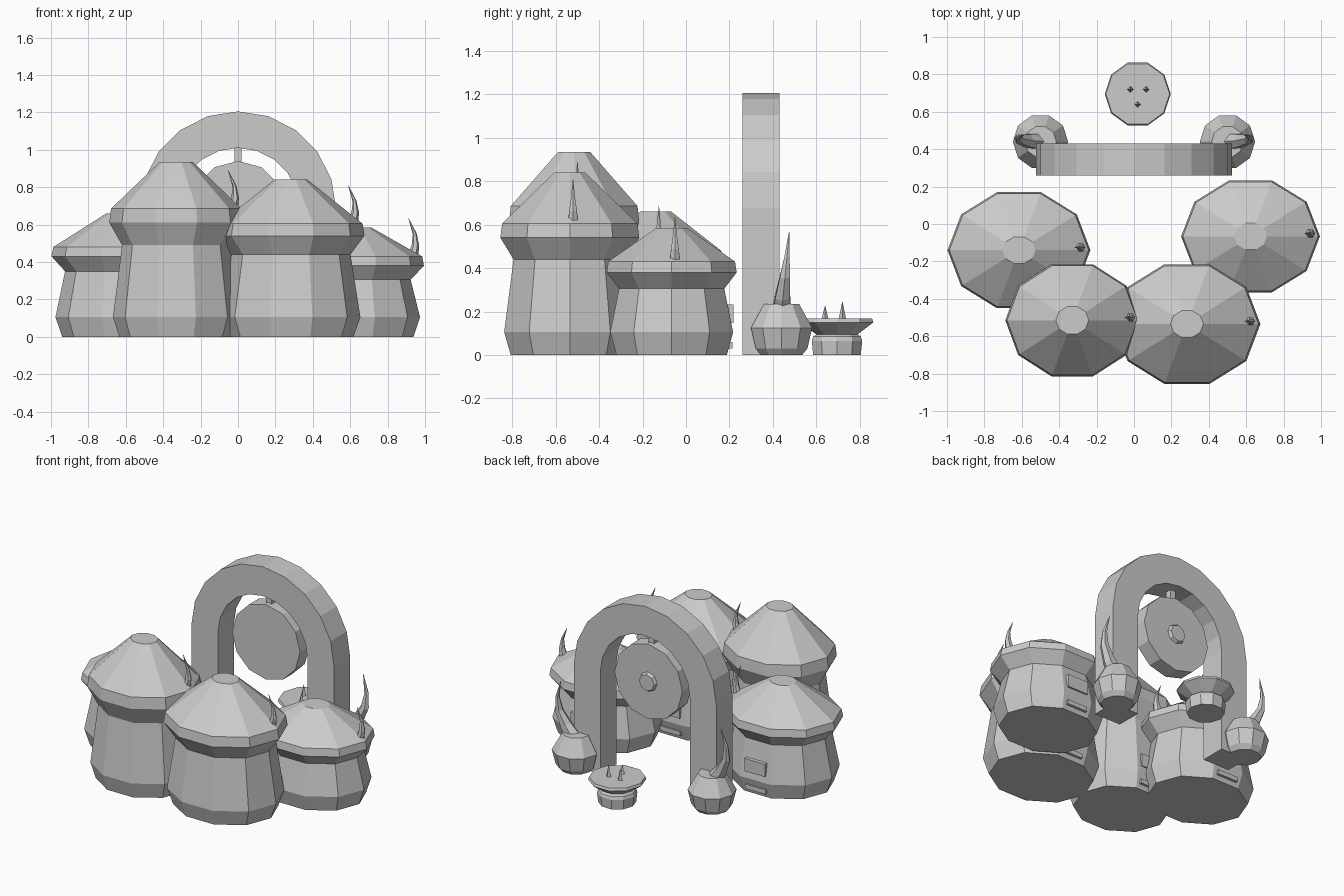
import bpy
import bmesh
from math import sin, cos, pi, radians
from mathutils import Vector, Matrix

cube = bpy.data.objects.get("Cube")
if cube:
    bpy.data.objects.remove(cube, do_unlink=True)

stone = bpy.data.materials.new("plain_grey")
stone.use_nodes = True
GREY = (0.6, 0.6, 0.6, 1)
stone.diffuse_color = GREY
bsdf = stone.node_tree.nodes["Principled BSDF"]
bsdf.inputs["Base Color"].default_value = GREY
bsdf.inputs["Roughness"].default_value = 0.9


def finish(name, bm, loc=(0, 0, 0)):
    bmesh.ops.recalc_face_normals(bm, faces=bm.faces)
    mesh = bpy.data.meshes.new(name)
    bm.to_mesh(mesh)
    bm.free()
    mesh.materials.append(stone)
    obj = bpy.data.objects.new(name, mesh)
    obj.location = loc
    bpy.context.collection.objects.link(obj)
    return obj


def skin(bm, rings):
    """Bridge equal rings of points and cap both ends."""
    loops = [[bm.verts.new(p) for p in ring] for ring in rings]
    n = len(loops[0])
    for low, high in zip(loops, loops[1:]):
        for i in range(n):
            j = (i + 1) % n
            bm.faces.new((low[i], low[j], high[j], high[i]))
    bm.faces.new(loops[0][::-1])
    bm.faces.new(loops[-1])


def lathe(name, profile, loc, sides=10, squash=1.0):
    """Turn a (radius, height) profile around z."""
    bm = bmesh.new()
    skin(bm, [[(r * cos(2 * pi * i / sides), squash * r * sin(2 * pi * i / sides), z)
               for i in range(sides)] for r, z in profile])
    return finish(name, bm, loc)


def horn(name, path, radius, loc, sides=6):
    """Tapering spike along a path in the xz plane."""
    bm = bmesh.new()
    pts = [Vector(p) for p in path]
    rings = []
    for k, p in enumerate(pts):
        d = (pts[min(k + 1, len(pts) - 1)] - pts[max(k - 1, 0)]).normalized()
        side = d.cross(Vector((0, 1, 0))).normalized()
        r = radius * (1 - 0.97 * k / (len(pts) - 1))
        rings.append([p + r * (cos(2 * pi * i / sides) * side
                               + sin(2 * pi * i / sides) * Vector((0, 1, 0)))
                      for i in range(sides)])
    skin(bm, rings)
    return finish(name, bm, loc)


def box(name, size, loc):
    bm = bmesh.new()
    bmesh.ops.create_cube(bm, size=1, matrix=Matrix.Diagonal((*size, 1)))
    return finish(name, bm, loc)


# Round huts: centre, eave radius, squash, wall top, eave, roof edge, roof top
HUTS = {
    "left_rear_hut": (-0.615, -0.14, 0.382, 0.853, 0.35, 0.43, 0.48, 0.66),
    "left_front_hut": (-0.33, -0.515, 0.358, 0.88, 0.49, 0.61, 0.685, 0.935),
    "right_front_hut": (0.283, -0.535, 0.393, 0.855, 0.44, 0.54, 0.605, 0.84),
    "right_rear_hut": (0.623, -0.066, 0.371, 0.848, 0.305, 0.38, 0.43, 0.585),
}
for name, (x, y, r, squash, wall, eave, edge, top) in HUTS.items():
    lathe(name, [(0.85 * r, 0), (0.945 * r, 0.105), (0.81 * r, wall),
                 (r, eave), (0.975 * r, edge), (0.088, top)], (x, y, 0), squash=squash)
    # Roof horn on the +x side
    horn(name + "_horn", [(0, 0, -0.04), (0.018, 0, 0.04), (0.014, 0, 0.1), (-0.02, 0, 0.185)],
         0.03, (x + 0.83 * r, y + 0.015, edge + 0.02))
    # Rear window ledge and door step
    back = y + 0.92 * r * squash * sin(radians(72))
    box(name + "_window", (0.15, 0.07, 0.085), (x, back - 0.025, 0.19))
    box(name + "_step", (0.15, 0.06, 0.03), (x, back - 0.025, 0.045))

# Arch: outer and inner outlines with straight legs
bm = bmesh.new()
SPRING, OUTER, INNER, STEPS = 0.68, 0.525, 0.33, 10


def arch_line(r):
    curve = [(r * cos(pi * i / STEPS), SPRING + r * sin(pi * i / STEPS))
             for i in range(STEPS + 1)]
    return [(r, 0)] + curve + [(-r, 0)]


skin(bm, [[(xo, 0.26, zo), (xi, 0.26, zi), (xi, 0.43, zi), (xo, 0.43, zo)]
          for (xo, zo), (xi, zi) in zip(arch_line(OUTER), arch_line(INNER))])
finish("arch", bm)

# Hanging gong with a boss on its rear face
gong = lathe("gong", [(0.25, -0.05), (0.25, 0.05)], (0, 0.345, 0.69), sides=12)
boss = lathe("gong_boss", [(0.065, 0), (0.055, 0.02)], (0, 0.395, 0.69), sides=8)
for part in (gong, boss):
    part.rotation_euler = (-pi / 2, 0, 0)
box("gong_hanger", (0.04, 0.04, 0.1), (0, 0.345, 0.975))

# Bulbous pots beside the arch, each with a tall curved horn
for side, label in ((1, "left"), (-1, "right")):
    lathe(label + "_pot", [(0.1, 0), (0.125, 0.03), (0.148, 0.125), (0.085, 0.235)],
          (side * 0.5, 0.44, 0))
    horn(label + "_pot_horn",
         [(0, 0, 0.18), (side * 0.07, 0.005, 0.27), (side * 0.115, 0.015, 0.36),
          (side * 0.12, 0.025, 0.45), (side * 0.09, 0.035, 0.565)],
         0.052, (side * 0.5, 0.44, 0))

# Small flared bowl with three spikes
lathe("bowl", [(0.115, 0), (0.122, 0.065), (0.115, 0.085), (0.1, 0.095),
               (0.176, 0.15), (0.17, 0.167)], (0.02, 0.695, 0))
for i, (x, y, h) in enumerate(((-0.02, 0.72, 0.075), (0.065, 0.72, 0.08), (0.02, 0.64, 0.06))):
    lathe("bowl_spike_%d" % (i + 1), [(0.019, -0.01), (0.001, h)], (x, y, 0.165), sides=4)
